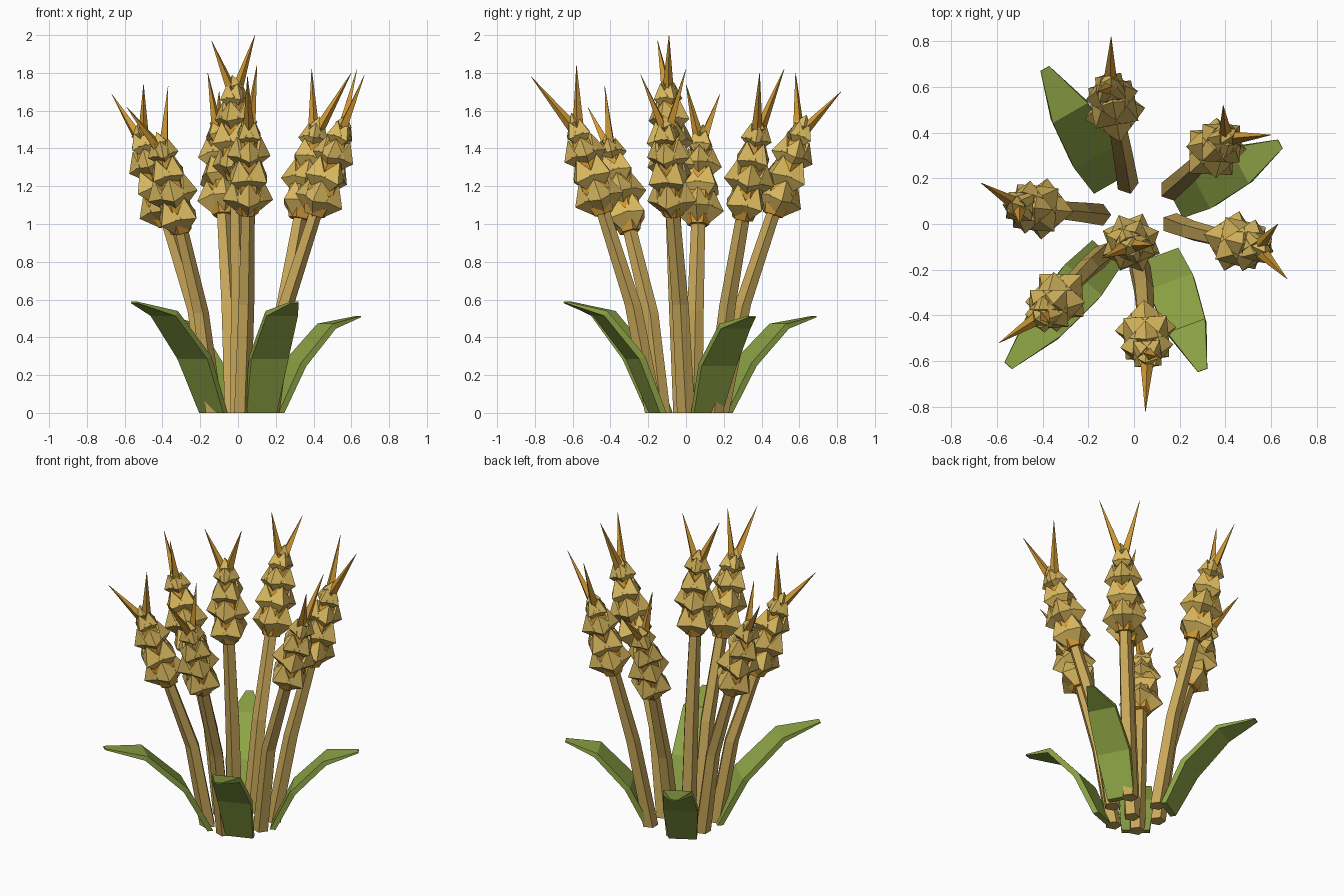
import bpy, bmesh, math
from mathutils import Vector, Matrix

cube = bpy.data.objects.get("Cube")
if cube:
    bpy.data.objects.remove(cube, do_unlink=True)


def material(name, rgb):
    m = bpy.data.materials.new(name)
    m.use_nodes = True
    m.diffuse_color = (*rgb, 1)
    m.node_tree.nodes["Principled BSDF"].inputs["Base Color"].default_value = (*rgb, 1)
    return m


STRAW = material("straw", (0.58, 0.39, 0.10))
GRAIN = material("golden grain", (0.68, 0.47, 0.11))
AMBER = material("amber husk", (0.64, 0.32, 0.035))
GREEN = material("leaf green", (0.27, 0.37, 0.06))


def finish(bm, name, mat):
    bmesh.ops.recalc_face_normals(bm, faces=bm.faces)
    mesh = bpy.data.meshes.new(name)
    bm.to_mesh(mesh)
    bm.free()
    mesh.materials.append(mat)
    ob = bpy.data.objects.new(name, mesh)
    bpy.context.collection.objects.link(ob)


def loft(bm, rings):
    """Skin a list of equal-length point rings and cap both ends."""
    rows = [[bm.verts.new(p) for p in ring] for ring in rings]
    n = len(rows[0])
    for a, b in zip(rows, rows[1:]):
        for i in range(n):
            j = (i + 1) % n
            bm.faces.new((a[i], a[j], b[j], b[i]))
    bm.faces.new(rows[0])
    bm.faces.new(rows[-1])


def ring(centre, radius, sides, rot=None):
    pts = [Vector((radius * math.cos(math.tau * i / sides),
                   radius * math.sin(math.tau * i / sides), 0)) for i in range(sides)]
    return [centre + (rot @ p if rot else p) for p in pts]


HEAD = 0.54  # length of a seed head
# height along head, distance from axis, grain size, grains in the tier
TIERS = [(0.17, 0.058, 0.078, 4), (0.40, 0.058, 0.078, 4), (0.62, 0.046, 0.072, 4),
         (0.82, 0.026, 0.058, 4), (0.93, 0, 0.045, 1)]


def stalk(name, base, mid, tip, awns):
    base, mid, tip = Vector((*base, 0)), Vector(mid), Vector(tip)
    axis = (tip - mid).normalized()
    rot = axis.to_track_quat('Z', 'Y').to_matrix()
    foot = tip - axis * HEAD

    # bent stem
    bm = bmesh.new()
    loft(bm, [ring(base, 0.05, 5), ring(mid, 0.046, 5), ring(foot + axis * 0.1, 0.038, 5)])
    finish(bm, name + "_stem", STRAW)

    # husk core
    bm = bmesh.new()
    loft(bm, [ring(foot + axis * HEAD * t, r, 6, rot)
              for t, r in ((0, 0.058), (0.18, 0.088), (0.6, 0.07), (0.95, 0.025))])
    finish(bm, name + "_husk", AMBER)

    # tiers of eight-faced grains
    bm = bmesh.new()
    for k, (t, off, size, count) in enumerate(TIERS):
        for i in range(count):
            turn = Matrix.Rotation(math.tau * i / count + k * math.pi / 4, 4, 'Z')
            local = (turn @ Matrix.Translation((off, 0, 0)) @ Matrix.Rotation(0.2, 4, 'Y')
                     @ Matrix.Diagonal((size, size * 1.05, size * 1.3, 1)))
            bmesh.ops.create_uvsphere(
                bm, u_segments=4, v_segments=2, radius=1,
                matrix=Matrix.Translation(foot + axis * HEAD * t) @ rot.to_4x4() @ local)
    finish(bm, name + "_grains", GRAIN)

    # pointed awns
    bm = bmesh.new()
    root = tip - axis * 0.1
    for end in awns:
        end = Vector(end)
        aim = (end - root).to_track_quat('Z', 'Y').to_matrix()
        loft(bm, [ring(root, 0.034, 4, aim), ring(end, 0.001, 4, aim)])
    finish(bm, name + "_awns", AMBER)


def leaf(name, base, tip, height):
    base, tip = Vector((*base, 0)), Vector((*tip, 0))
    span = tip - base
    out = span.normalized()
    side = Vector((-out.y, out.x, 0))
    up = Vector((0, 0, 1))
    rings = []
    # run, rise, half width, half thickness, tilt of the thickness direction
    for run, rise, w, thick, tilt in ((0, 0, 0.085, 0.018, 0), (0.24, 0.5, 0.105, 0.018, 0.45),
                                      (0.62, 0.9, 0.088, 0.016, 0.95), (1, 1, 0.022, 0.004, 1.35)):
        c = base + span * run + up * height * rise
        n = (up * math.sin(tilt) - out * math.cos(tilt)) * thick
        rings.append([c + side * w + n, c - side * w + n, c - side * w - n, c + side * w - n])
    bm = bmesh.new()
    loft(bm, rings)
    finish(bm, name, GREEN)


# seven stalks fanning out from the middle
stalk("back", (-0.03, 0.18), (-0.05, 0.30, 0.57), (-0.11, 0.63, 1.56),
      [(-0.10, 0.82, 1.70), (-0.16, 0.58, 1.80)])
stalk("back_left", (0.16, 0.15), (0.24, 0.22, 0.57), (0.42, 0.39, 1.55),
      [(0.39, 0.52, 1.82), (0.60, 0.39, 1.80)])
stalk("left", (0.17, 0), (0.25, -0.03, 0.57), (0.57, -0.11, 1.56),
      [(0.67, -0.24, 1.79), (0.63, 0, 1.82)])
stalk("front", (0.02, -0.17), (0.04, -0.28, 0.57), (0.06, -0.60, 1.57),
      [(0.05, -0.82, 1.78), (0.10, -0.58, 1.84)])
stalk("front_right", (-0.13, -0.13), (-0.20, -0.19, 0.53), (-0.42, -0.42, 1.47),
      [(-0.59, -0.52, 1.62), (-0.37, -0.43, 1.73)])
stalk("right", (-0.15, 0.04), (-0.23, 0.05, 0.54), (-0.53, 0.08, 1.51),
      [(-0.67, 0.18, 1.69), (-0.50, 0, 1.74)])
stalk("centre", (0, -0.02), (0, -0.05, 0.65), (-0.02, -0.10, 1.77),
      [(0.09, -0.09, 2), (-0.14, -0.15, 1.97)])

# four arching leaves
leaf("leaf_back_right", (-0.11, 0.19), (-0.39, 0.68), 0.51)
leaf("leaf_back_left", (0.19, 0.11), (0.64, 0.35), 0.51)
leaf("leaf_front_right", (-0.13, -0.14), (-0.55, -0.62), 0.585)
leaf("leaf_front_left", (0.12, -0.15), (0.30, -0.64), 0.585)
